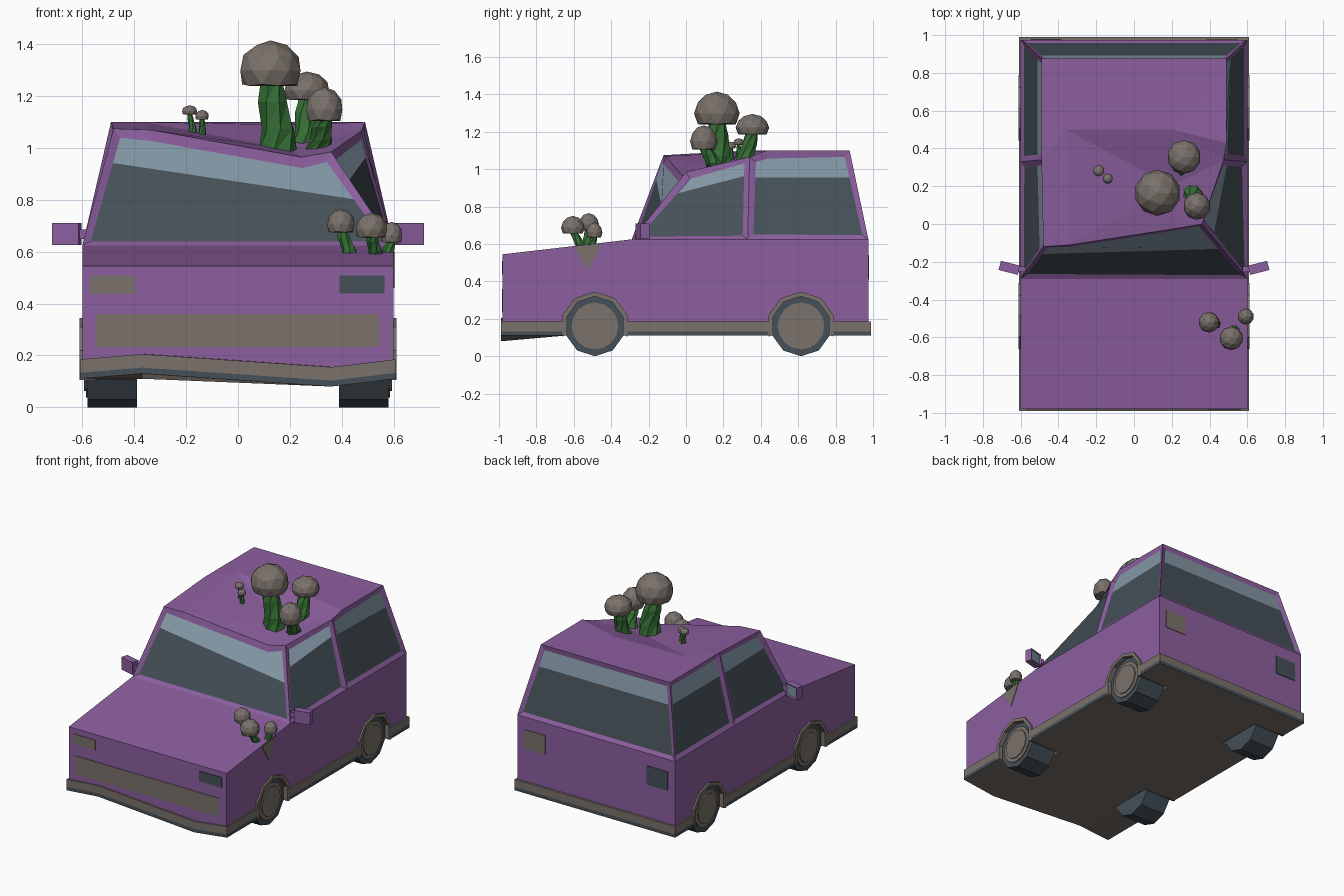
import bpy, bmesh, math
from mathutils import Vector, Matrix

if "Cube" in bpy.data.objects:
    bpy.data.objects.remove(bpy.data.objects["Cube"])


def material(name, rgb):
    m = bpy.data.materials.new(name)
    m.diffuse_color = (*rgb, 1)
    m.use_nodes = True
    m.node_tree.nodes["Principled BSDF"].inputs["Base Color"].default_value = m.diffuse_color
    return m


PAINT = material("purple_paint", (0.262, 0.114, 0.345))
GREY = material("warm_grey", (0.195, 0.165, 0.145))
DARK = material("dark_slate", (0.060, 0.080, 0.098))
SKY = material("pale_glass", (0.23, 0.31, 0.385))
GREEN = material("stalk_green", (0.035, 0.155, 0.035))


def finish(bm, name, *mats):
    bmesh.ops.recalc_face_normals(bm, faces=bm.faces)
    me = bpy.data.meshes.new(name)
    bm.to_mesh(me)
    bm.free()
    ob = bpy.data.objects.new(name, me)
    bpy.context.collection.objects.link(ob)
    for m in mats:
        me.materials.append(m)
    return ob


def prism(name, pts, x0, x1, mat):
    """Extrude a (y, z) outline along x."""
    bm = bmesh.new()
    a = [bm.verts.new((x0, y, z)) for y, z in pts]
    b = [bm.verts.new((x1, y, z)) for y, z in pts]
    n = len(pts)
    bm.faces.new(a)
    bm.faces.new(b)
    for i in range(n):
        bm.faces.new((a[i], a[(i + 1) % n], b[(i + 1) % n], b[i]))
    return finish(bm, name, mat)


def arc(cy, cz, r, n, start=90, count=None):
    return [(cy + r * math.cos(math.radians(start + 360 * i / n)),
             cz + r * math.sin(math.radians(start + 360 * i / n)))
            for i in range(count or n)]


def box(name, lo, hi, mat):
    return prism(name, [(lo[1], lo[2]), (hi[1], lo[2]), (hi[1], hi[2]), (lo[1], hi[2])],
                 lo[0], hi[0], mat)


# Lower body
body = prism("body", [(-0.98, 0.15), (-0.98, 0.545), (-0.29, 0.625), (0.975, 0.625),
                      (0.975, 0.15)], -0.6, 0.6, PAINT)

# Bumper and sill skirt, bent at the front
bm = bmesh.new()
bmesh.ops.create_cube(bm, size=1, matrix=Matrix.Translation((0, 0, 0.1475))
                      @ Matrix.Diagonal((1.22, 1.98, 0.075, 1)))
for co, no in (((-0.37, 0, 0), (1, 0, 0)), ((0.36, 0, 0), (1, 0, 0)),
               ((0, -0.65, 0), (0, 1, 0)), ((0, 0, 0.133), (0, 0, 1))):
    bmesh.ops.bisect_plane(bm, geom=bm.verts[:] + bm.edges[:] + bm.faces[:],
                           plane_co=co, plane_no=no)
for f in bm.faces:
    if abs(f.normal.z) < 0.5 and f.calc_center_median().z < 0.133:
        f.material_index = 1
for v in bm.verts:
    if v.co.y < -0.9 and abs(v.co.x) < 0.5:
        v.co.z += 0.02 if v.co.x < 0 else -0.03
skirt = finish(bm, "bumper_skirt", GREY, DARK)

# Wheels, arches and wheel wells
CZ = 0.162
for side, s in (("left", -1), ("right", 1)):
    for end, y in (("front", -0.487), ("rear", 0.615)):
        n = side + "_" + end
        prism(n + "_tyre", arc(y, CZ, 0.162, 10), s * 0.39, s * 0.58, DARK)
        prism(n + "_rim", arc(y, CZ, 0.125, 16), s * 0.57, s * 0.587, GREY)
        prism(n + "_hub", arc(y, CZ, 0.1, 12), s * 0.58, s * 0.594, GREY)
        prism(n + "_arch", arc(y, CZ, 0.183, 10, -18, 7) + arc(y, CZ, 0.158, 10, -18, 7)[::-1],
              s * 0.55, s * 0.612, GREY)
        cut = prism(n + "_well_cutter", arc(y, CZ, 0.17, 10), s * 0.37, s * 0.75, GREY)
        cut.hide_render = True
        cut.hide_set(True)
        for ob in (body, skirt):
            mod = ob.modifiers.new(n + "_well", "BOOLEAN")
            mod.object = cut
            mod.operation = "DIFFERENCE"
            mod.solver = "EXACT"

# Cabin with crushed front right roof corner; windows are inset faces
P = {k: Vector(v) for k, v in dict(
    bl=(-0.6, -0.29, 0.625), br=(0.6, -0.29, 0.625), ml=(-0.6, 0.33, 0.625), mr=(0.6, 0.33, 0.625),
    rl=(-0.6, 0.975, 0.625), rr=(0.6, 0.975, 0.625),
    fl=(-0.48, -0.12, 1.075), p1=(-0.335, -0.11, 1.07), p2=(0.245, -0.02, 0.965), a=(0.36, 0, 0.985),
    b=(0.475, 0.34, 1.065), c=(0.49, 0.43, 1.1), d=(0.49, 0.875, 1.1),
    lm=(-0.49, 0.34, 1.1), le=(-0.49, 0.875, 1.1),
    e=(-0.36, 0.5, 1.1), g=(0.2, 0.2, 0.995), h=(0.2, 0.5, 1.09)).items()}
bm = bmesh.new()
V = {k: bm.verts.new(v) for k, v in P.items()}


def face(keys):
    return bm.faces.new([V[k] for k in keys.split()])


for keys in ("fl p1 e", "fl e lm", "p1 p2 g", "p1 g e", "p2 a g", "a b g", "b c h", "b h g",
             "g h e", "lm e le", "e h d le", "h c d", "bl br mr rr rl ml"):
    face(keys)
windows = [  # outline, point and normal of the pale band's lower edge
    ("bl br a p2 p1 fl", (0, 0, 0.87), (0.15, 0, 1)),
    ("br mr b a", (0, 0.28, 0.955), (0, -0.26, 1)),
    ("mr rr d c b", (0, 0, 0.955), (0, 0, 1)),
    ("bl ml lm fl", (0, 0, 0.955), (0, 0, 1)),
    ("ml rl le lm", (0, 0, 0.955), (0, 0, 1)),
    ("rl rr d le", (0, 0, 0.955), (0, 0, 1))]
panes = [(face(k), Vector(co), Vector(no)) for k, co, no in windows]
bmesh.ops.recalc_face_normals(bm, faces=bm.faces)
for pane, co, no in panes:
    bmesh.ops.inset_individual(bm, faces=[pane], thickness=0.042, depth=-0.012)
    pane.material_index = 1
    res = bmesh.ops.bisect_plane(bm, geom=[pane] + pane.edges[:] + pane.verts[:],
                                 plane_co=co, plane_no=no)
    for f in res["geom"]:
        if isinstance(f, bmesh.types.BMFace) and f.material_index == 1:
            if (f.calc_center_median() - co).dot(no) > 0:
                f.material_index = 2
finish(bm, "cabin", PAINT, DARK, SKY)

# Lamps, grille and the torn wing
box("grille", (-0.547, -0.984, 0.233), (0.543, -0.977, 0.36), GREY)
box("left_headlamp", (-0.57, -0.984, 0.438), (-0.397, -0.977, 0.508), GREY)
box("right_headlamp", (0.392, -0.984, 0.438), (0.565, -0.977, 0.508), DARK)
box("left_tail_lamp", (-0.545, 0.972, 0.41), (-0.385, 0.979, 0.54), DARK)
box("right_tail_lamp", (0.385, 0.972, 0.41), (0.545, 0.979, 0.54), GREY)
prism("torn_wing", [(-0.6, 0.583), (-0.45, 0.6), (-0.525, 0.46)], 0.597, 0.604, GREY)

# Door mirrors
for side, s in (("left", -1), ("right", 1)):
    bm = bmesh.new()
    bmesh.ops.create_cube(bm, size=1, matrix=Matrix.Translation((s * 0.66, -0.232, 0.668))
                          @ Matrix.Rotation(s * 0.25, 4, "Z") @ Matrix.Diagonal((0.105, 0.05, 0.085, 1)))
    back = max(bm.faces, key=lambda f: f.calc_center_median().y * 1.0 + f.normal.y)
    bmesh.ops.inset_individual(bm, faces=[back], thickness=0.01, depth=-0.006)
    back.material_index = 1
    finish(bm, side + "_mirror", PAINT, SKY)
    box(side + "_mirror_arm", (s * 0.575, -0.255, 0.65), (s * 0.63, -0.225, 0.685), PAINT)


# Mushrooms: faceted bent stalk and clipped ball cap
def mushroom(name, base, cap, r, height, stalk_r):
    base, cap = Vector(base), Vector(cap)
    bm = bmesh.new()
    rings = []
    for i, (t, k) in enumerate(((0, 1), (0.35, 0.8), (0.7, 0.72), (1, 0.55))):
        c = base.lerp(cap + Vector((0, 0, height * 0.15)), t)
        c.x += (0.18 if i == 1 else 0) * stalk_r
        rings.append([bm.verts.new((c.x + stalk_r * k * math.cos(j * math.tau / 7 + i * 0.35),
                                    c.y + stalk_r * k * math.sin(j * math.tau / 7 + i * 0.35), c.z))
                      for j in range(7)])
    for lo, hi in zip(rings, rings[1:]):
        for j in range(7):
            q = (j + 1) % 7
            bm.faces.new((lo[j], lo[q], hi[q]))
            bm.faces.new((lo[j], hi[q], hi[j]))
    bm.faces.new(rings[0])
    bm.faces.new(rings[-1])
    finish(bm, name + "_stalk", GREEN)
    bm = bmesh.new()
    bmesh.ops.create_icosphere(bm, subdivisions=2, radius=1)
    for v in bm.verts:
        z = max(v.co.z, -0.5)
        v.co = cap + Vector((v.co.x * r, v.co.y * r, (z + 0.5) * height / 1.5))
    finish(bm, name + "_cap", GREY)


for i, spec in enumerate((
        ((0.15, 0.18, 0.97), (0.125, 0.165, 1.24), 0.122, 0.175, 0.08),
        ((0.25, 0.3, 0.99), (0.265, 0.355, 1.185), 0.09, 0.11, 0.058),
        ((0.3, 0.18, 0.98), (0.333, 0.095, 1.105), 0.073, 0.13, 0.055),
        ((-0.175, 0.28, 1.06), (-0.187, 0.282, 1.13), 0.03, 0.035, 0.017),
        ((-0.14, 0.245, 1.05), (-0.139, 0.24, 1.11), 0.027, 0.037, 0.017),
        ((0.435, -0.53, 0.57), (0.397, -0.52, 0.675), 0.055, 0.09, 0.034),
        ((0.53, -0.55, 0.57), (0.515, -0.605, 0.655), 0.063, 0.095, 0.034),
        ((0.565, -0.515, 0.56), (0.592, -0.49, 0.635), 0.043, 0.08, 0.03))):
    mushroom("mushroom_%d" % (i + 1), *spec)
